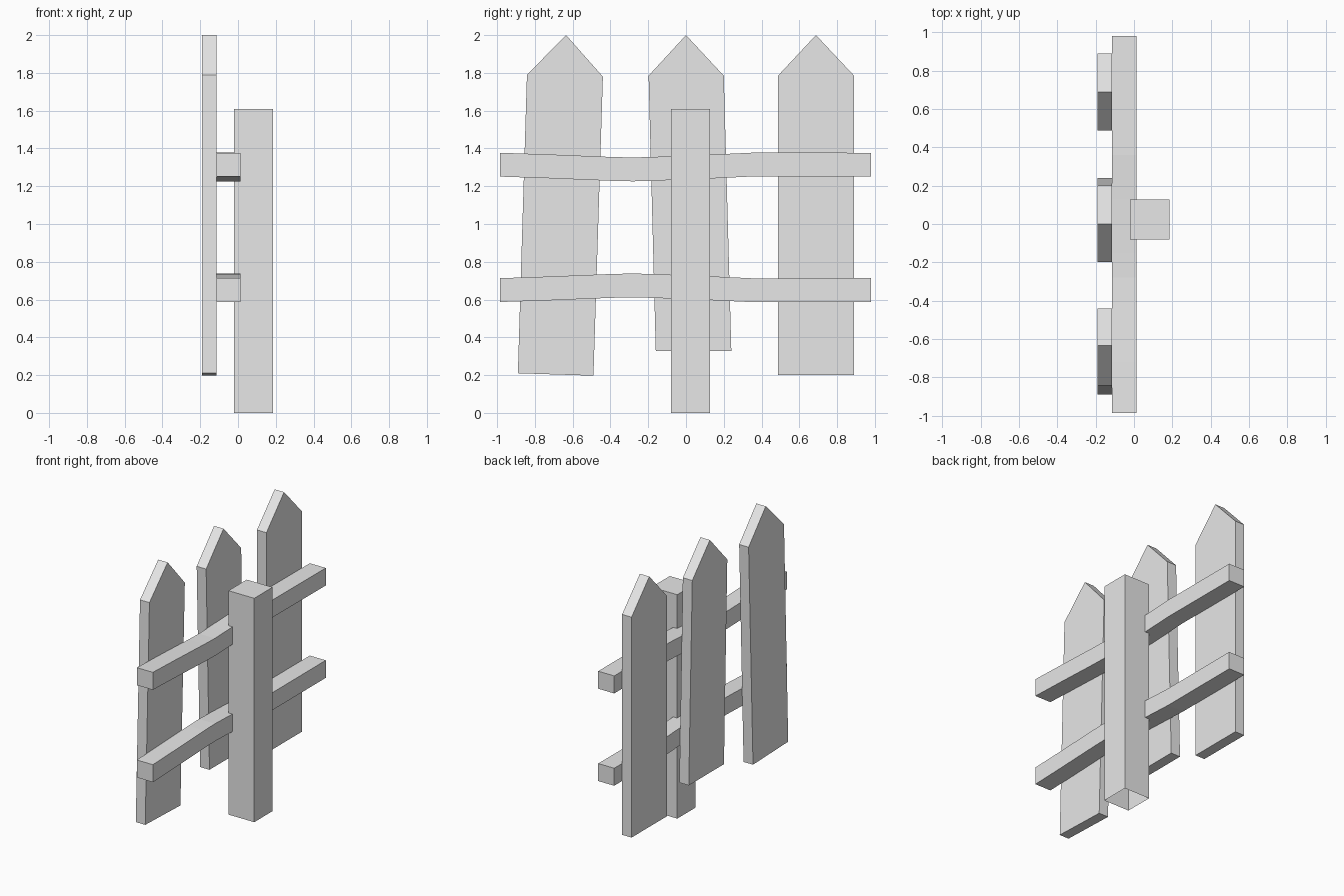
import bpy
import bmesh

cube = bpy.data.objects.get("Cube")
if cube:
    bpy.data.objects.remove(cube, do_unlink=True)

grey = bpy.data.materials.new("plain_grey")
grey.use_nodes = True
grey.diffuse_color = (0.8, 0.8, 0.8, 1)
grey.node_tree.nodes["Principled BSDF"].inputs["Base Color"].default_value = (0.8, 0.8, 0.8, 1)


def extrude_profile(name, profile, x0, x1):
    """Extrude a (y, z) outline from x0 to x1."""
    bm = bmesh.new()
    face = bm.faces.new([bm.verts.new((x0, y, z)) for y, z in profile])
    result = bmesh.ops.extrude_face_region(bm, geom=[face])
    moved = [v for v in result["geom"] if isinstance(v, bmesh.types.BMVert)]
    bmesh.ops.translate(bm, verts=moved, vec=(x1 - x0, 0, 0))
    bmesh.ops.recalc_face_normals(bm, faces=bm.faces)
    return finish(name, bm)


def finish(name, bm):
    mesh = bpy.data.meshes.new(name)
    bm.to_mesh(mesh)
    bm.free()
    mesh.materials.append(grey)
    obj = bpy.data.objects.new(name, mesh)
    bpy.context.collection.objects.link(obj)
    return obj


# Pointed pickets: bottom pair, shoulder, tip, shoulder
pickets = {
    "front_picket": [(-0.89, 0.21), (-0.49, 0.197), (-0.44, 1.78), (-0.635, 2), (-0.842, 1.79)],
    "middle_picket": [(-0.16, 0.327), (0.24, 0.327), (0.2, 1.785), (0, 2), (-0.198, 1.785)],
    "back_picket": [(0.487, 0.2), (0.89, 0.2), (0.89, 1.785), (0.688, 2), (0.487, 1.785)],
}
for name, outline in pickets.items():
    extrude_profile(name, outline, -0.19, -0.115)

# Slightly bent rails, bowing toward each other
bend = [(-0.985, 0), (-0.72, 0.009), (-0.4, 0.022), (-0.28, 0.025),
        (-0.15, 0.021), (0.13, 0.01), (0.36, -0.001), (0.98, 0)]
for name, middle, sign in (("upper_rail", 1.314, -1), ("lower_rail", 0.65, 1)):
    top = [(y, middle + sign * d + 0.063) for y, d in bend]
    bottom = [(y, middle + sign * d - 0.063) for y, d in reversed(bend)]
    extrude_profile(name, top + bottom, -0.115, 0.012)

# Square post, open underneath
post = extrude_profile("post", [(-0.08, 0), (0.128, 0), (0.128, 1.61), (-0.08, 1.61)], -0.02, 0.185)
bm = bmesh.new()
bm.from_mesh(post.data)
under = [f for f in bm.faces if f.normal.z < -0.9]
bmesh.ops.delete(bm, geom=under, context="FACES_ONLY")
bm.to_mesh(post.data)
bm.free()
